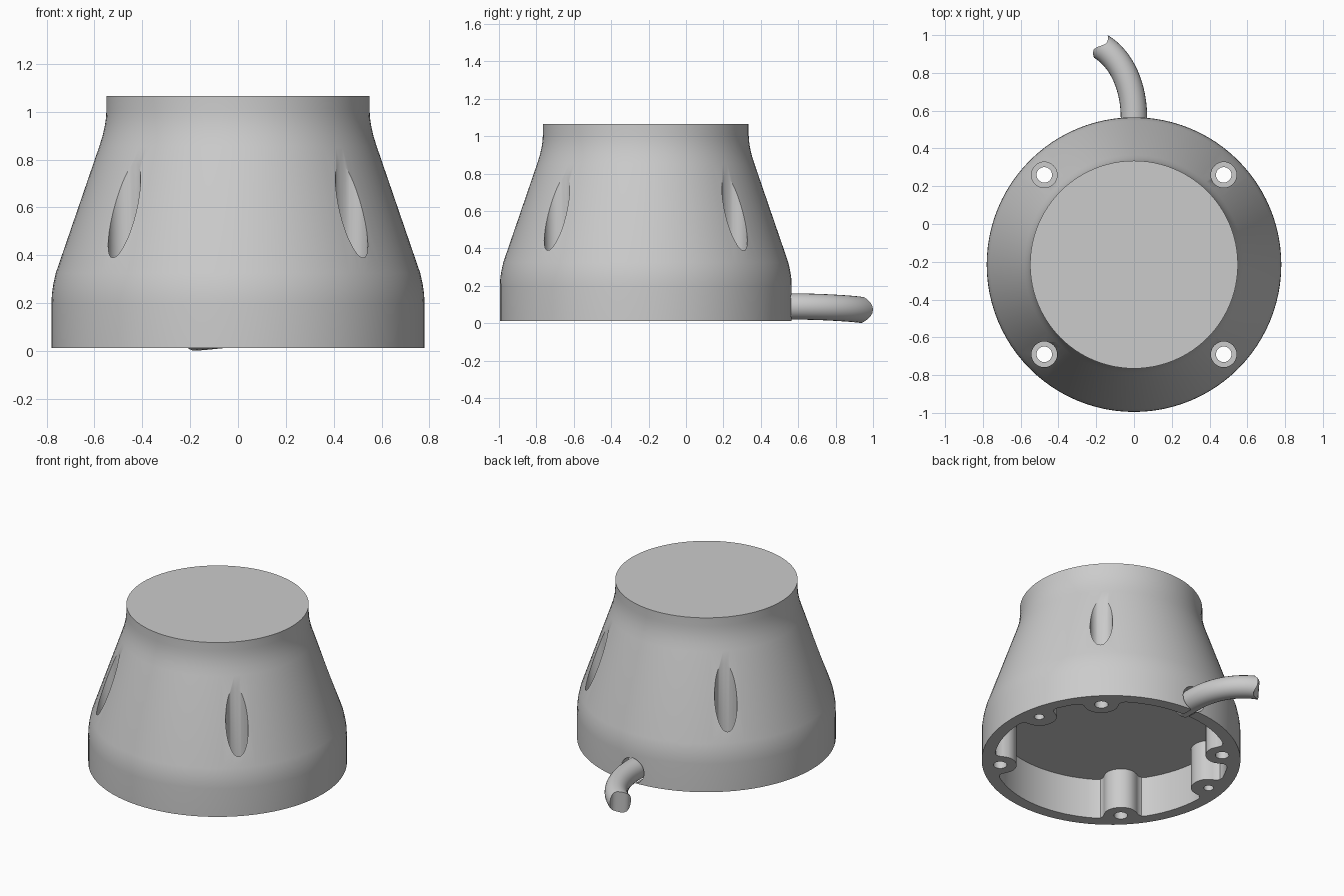
import bpy, bmesh, math
from mathutils import Vector

cube = bpy.data.objects.get("Cube")
if cube:
    bpy.data.objects.remove(cube, do_unlink=True)

CY = -0.215      # housing axis
BASE = 0.012     # underside of the housing
SIDES = 96

grey = bpy.data.materials.new("light grey")
grey.use_nodes = True
colour = (0.6, 0.6, 0.6, 1)
grey.diffuse_color = colour
grey.node_tree.nodes["Principled BSDF"].inputs["Base Color"].default_value = colour


def make_object(name, bm):
    bmesh.ops.recalc_face_normals(bm, faces=bm.faces)
    mesh = bpy.data.meshes.new(name)
    bm.to_mesh(mesh)
    bm.free()
    obj = bpy.data.objects.new(name, mesh)
    bpy.context.collection.objects.link(obj)
    mesh.materials.append(grey)
    return obj


def activate(obj):
    bpy.ops.object.select_all(action='DESELECT')
    obj.select_set(True)
    bpy.context.view_layer.objects.active = obj


def prism(name, outline, z0, z1):
    """Closed outline extruded straight up."""
    bm = bmesh.new()
    face = bm.faces.new([bm.verts.new((x, y, z0)) for x, y in outline])
    out = bmesh.ops.extrude_face_region(bm, geom=[face])
    verts = [v for v in out["geom"] if isinstance(v, bmesh.types.BMVert)]
    bmesh.ops.translate(bm, verts=verts, vec=(0, 0, z1 - z0))
    return make_object(name, bm)


def circle(x, y, r, n=32):
    return [(x + r * math.cos(math.tau * i / n), y + r * math.sin(math.tau * i / n))
            for i in range(n)]


def cut(target, cutter):
    mod = target.modifiers.new("cut", 'BOOLEAN')
    mod.operation = 'DIFFERENCE'
    mod.solver = 'EXACT'
    mod.object = cutter
    activate(target)
    bpy.ops.object.modifier_apply(modifier=mod.name)
    bpy.data.objects.remove(cutter, do_unlink=True)


# Housing: a revolved bell profile with closed ends
profile = [(0.78, BASE), (0.78, 0.2), (0.778, 0.24), (0.772, 0.28), (0.762, 0.325),
           (0.58, 0.855), (0.566, 0.9), (0.557, 0.94), (0.552, 0.975), (0.55, 1.01),
           (0.55, 1.065)]
bm = bmesh.new()
rings = [[bm.verts.new((x, y, z)) for x, y in circle(0, CY, r, SIDES)] for r, z in profile]
for low, high in zip(rings, rings[1:]):
    for i in range(SIDES):
        j = (i + 1) % SIDES
        bm.faces.new((low[i], low[j], high[j], high[i]))
bm.faces.new(rings[0])
bm.faces.new(rings[-1])
housing = make_object("housing", bm)

# Underside cavity, its wall pushed inward by six rounded screw bosses
WALL = 0.705
half_boss = [(0.15, WALL), (0.125, 0.698), (0.108, 0.68), (0.1, 0.655), (0.087, 0.622),
             (0.065, 0.596), (0.035, 0.578)]
boss = [(-s, r) for s, r in half_boss] + [(0, 0.572)] + half_boss[::-1]
boss_angles = [math.radians(a) for a in (10.2, 45, 135, 169.8, 225, 315)]
cavity = []
for k, a in enumerate(boss_angles):
    for s, r in boss:
        cavity.append((a + s / r, r))
    following = boss_angles[(k + 1) % 6] + (math.tau if k == 5 else 0)
    start, end = a + 0.15 / WALL, following - 0.15 / WALL
    steps = max(2, int((end - start) / 0.07))
    cavity += [(start + (end - start) * i / steps, WALL) for i in range(1, steps)]
outline = [(r * math.cos(a), CY + r * math.sin(a)) for a, r in cavity]
cut(housing, prism("cavity_cutter", outline, -0.1, 0.28))

# Four through bolts with deep counterbores
for sx in (-1, 1):
    for sy in (-1, 1):
        x, y = 0.475 * sx, CY + 0.475 * sy
        cut(housing, prism("counterbore_cutter", circle(x, y, 0.068), 0.2, 1.3))
        cut(housing, prism("bolt_hole_cutter", circle(x, y, 0.041), -0.1, 0.25))
    # Blind screw hole on each side
    cut(housing, prism("screw_hole_cutter", circle(0.667 * sx, CY + 0.12, 0.03), -0.1, 0.18))

# Cable opening in the back wall
bm = bmesh.new()
bmesh.ops.create_cone(bm, cap_ends=True, segments=32, radius1=0.083, radius2=0.083, depth=0.4)
cable_hole = make_object("cable_hole_cutter", bm)
cable_hole.rotation_euler.x = math.pi / 2
cable_hole.location = (0, 0.56, 0.092)
bpy.context.view_layer.update()
cut(housing, cable_hole)
activate(housing)
bpy.ops.object.shade_smooth_by_angle(angle=math.radians(30))

# Cable: a swept tube bending towards the right, with a wavy cut end
RADIUS = 0.07
p0, p1, p2, p3 = (Vector(p) for p in ((0, 0.56, 0.09), (0, 0.72, 0.089),
                                      (-0.06, 0.87, 0.08), (-0.175, 0.94, 0.071)))
path = [(Vector((0, 0.45, 0.09)), Vector((0, 1, 0)))]
for i in range(17):
    t = i / 16
    u = 1 - t
    point = u**3 * p0 + 3 * u * u * t * p1 + 3 * u * t * t * p2 + t**3 * p3
    tangent = u * u * (p1 - p0) + 2 * u * t * (p2 - p1) + t * t * (p3 - p2)
    path.append((point, tangent.normalized()))
bm = bmesh.new()
rings = []
for i, (point, tangent) in enumerate(path):
    side = tangent.cross(Vector((0, 0, 1))).normalized()
    up = side.cross(tangent)
    ring = []
    for c, s in circle(0, 0, 1, 24):
        wave = -0.02 * math.sin(math.pi * c) if i == len(path) - 1 else 0
        ring.append(bm.verts.new(point + RADIUS * (c * side + s * up) + wave * tangent))
    rings.append(ring)
for a, b in zip(rings, rings[1:]):
    for i in range(24):
        j = (i + 1) % 24
        bm.faces.new((a[i], a[j], b[j], b[i]))
bm.faces.new(rings[0])
# Wavy end is closed with strips across the tube
last = rings[-1]
bm.faces.new((last[0], last[1], last[23]))
bm.faces.new((last[12], last[11], last[13]))
for i in range(1, 11):
    bm.faces.new((last[i], last[i + 1], last[23 - i], last[24 - i]))
cable = make_object("cable", bm)
activate(cable)
bpy.ops.object.shade_smooth_by_angle(angle=math.radians(40))
